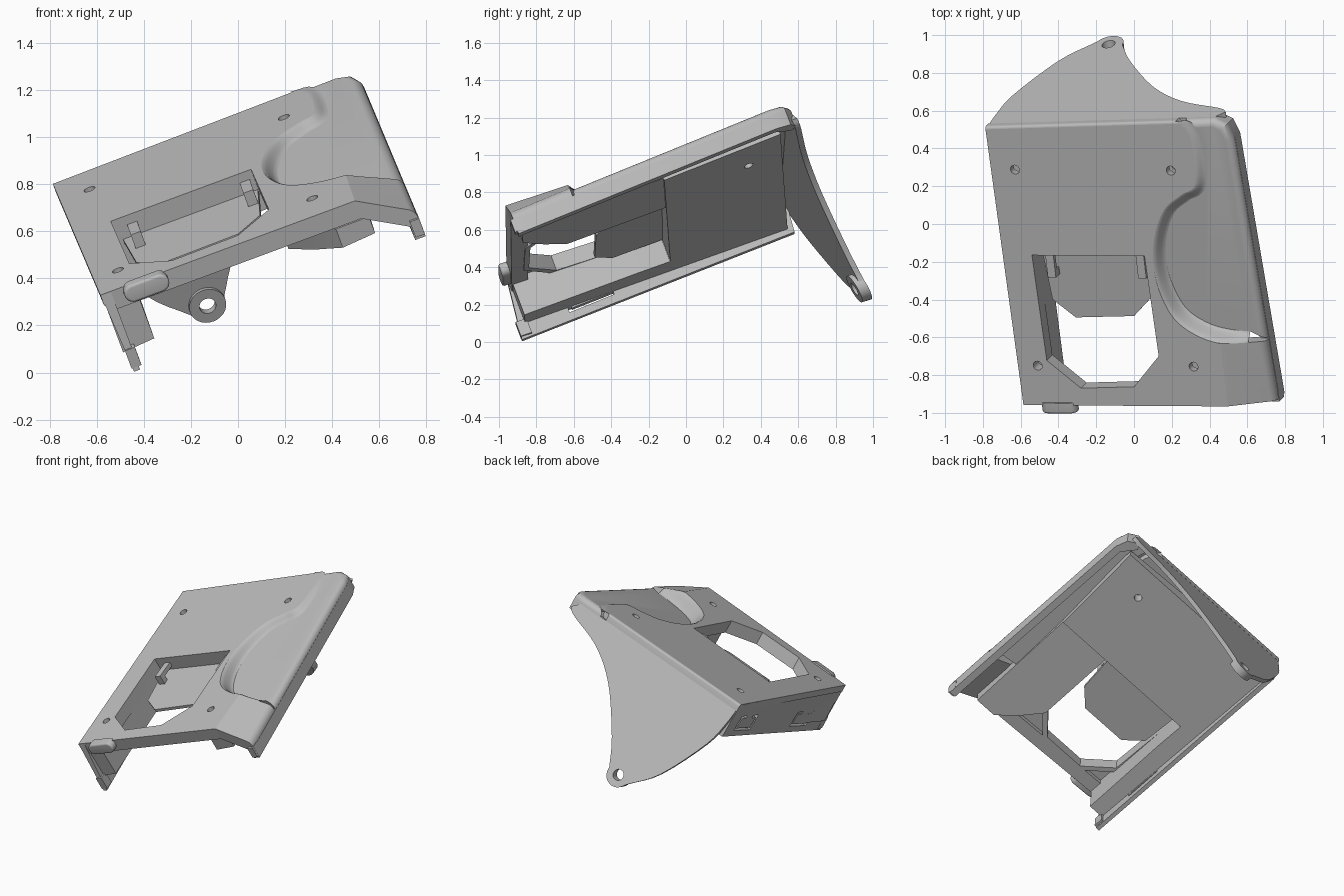
import bpy, bmesh, math
from mathutils import Matrix, Vector

if "Cube" in bpy.data.objects:
    bpy.data.objects.remove(bpy.data.objects["Cube"])

grey = bpy.data.materials.new("plain grey")
grey.use_nodes = True
grey.diffuse_color = (0.5, 0.5, 0.5, 1)
grey.node_tree.nodes["Principled BSDF"].inputs["Base Color"].default_value = (0.5, 0.5, 0.5, 1)

# Tilted frame of the cover: u across, v to the back, n out of the top face
U = Vector((0.9375, -0.006, 0.347)).normalized()
V = Vector((-0.109, 0.944, 0.313))
V = (V - U * V.dot(U)).normalized()
N = U.cross(V)
FRAME = Matrix((U, V, N)).transposed().to_4x4()
FRAME.translation = (-0.51, -0.75, 0.435)
parts = []


def finish(name, bm, keep=True):
    bmesh.ops.recalc_face_normals(bm, faces=bm.faces)
    mesh = bpy.data.meshes.new(name)
    bm.to_mesh(mesh)
    bm.free()
    mesh.transform(FRAME)
    obj = bpy.data.objects.new(name, mesh)
    bpy.context.collection.objects.link(obj)
    mesh.materials.append(grey)
    if keep:
        parts.append(obj)
    else:
        obj.hide_render = True
    return obj


def prism(name, poly, place, keep=True, round_if=None, radius=0.04):
    """Solid between two copies of a polygon; place(a, b, side) gives (u, v, n)."""
    bm = bmesh.new()
    rings = [[bm.verts.new(place(a, b, s)) for a, b in poly] for s in (0, 1)]
    bm.faces.new(rings[0])
    bm.faces.new(rings[1])
    k = len(poly)
    for i in range(k):
        j = (i + 1) % k
        bm.faces.new((rings[0][i], rings[0][j], rings[1][j], rings[1][i]))
    if round_if:
        top = set(rings[0])
        edges = [e for e in bm.edges if all(v in top and round_if(v.co) for v in e.verts)]
        bmesh.ops.bevel(bm, geom=edges, offset=radius, segments=5, profile=0.5,
                        affect='EDGES', clamp_overlap=True)
    return finish(name, bm, keep)


def slab(name, poly, top, bottom, **kw):
    return prism(name, poly, lambda u, v, s: (u, v, bottom(u, v) if s else top(u, v)), **kw)


def box(name, u0, u1, v0, v1, n0, n1):
    return prism(name, [(u0, v0), (u1, v0), (u1, v1), (u0, v1)],
                 lambda u, v, s: (u, v, n1 if s else n0))


def cut(cutter, *targets):
    for obj in targets:
        mod = obj.modifiers.new("cut", 'BOOLEAN')
        mod.operation, mod.object, mod.solver = 'DIFFERENCE', cutter, 'EXACT'
        graph = bpy.context.evaluated_depsgraph_get()
        mesh = bpy.data.meshes.new_from_object(obj.evaluated_get(graph))
        obj.modifiers.clear()
        obj.data = mesh
    bpy.data.objects.remove(cutter)


def circle(a, b, r, k=20):
    return [(a + r * math.cos(i * math.tau / k), b + r * math.sin(i * math.tau / k)) for i in range(k)]


def spline(pts, steps=5):
    p = [Vector(q) for q in pts]
    p = [2 * p[0] - p[1]] + p + [2 * p[-1] - p[-2]]
    out = []
    for a, b, c, d in zip(p, p[1:], p[2:], p[3:]):
        for i in range(steps):
            t = i / steps
            out.append(0.5 * (2 * b + (c - a) * t + (2 * a - 5 * b + 4 * c - d) * t * t
                              + (3 * b - a - 3 * c + d) * t ** 3))
    return out + [p[-2]]


# Surfaces and limits of the cover
FRONT, CREASE = -0.222, 1.047
back = lambda u: 1.345 + 0.035 * u
right = lambda v: 1.27 - 0.022 * v
level = lambda n: lambda u, v: n
grip_top = lambda u, v: -0.1 + 0.078 * (v - 0.15)
underside = lambda u, v: -0.265 + 0.035 * v + 0.075 * u


def plate_top(u, v):
    return -max(0, u - CREASE) * (0.58 - 0.35 * (v - FRONT)) if v < 0.5 else 0.0


# Curved border between the flat plate and the grip
border = spline([(0.94, back(0.94)), (1.01, 1.29), (1.01, 1.03), (0.925, 0.965), (0.82, 0.884),
                 (0.75, 0.746), (0.72, 0.587), (0.735, 0.428), (0.8, 0.27),
                 (0.917, 0.175), (1.06, 0.128), (1.267, 0.11)])


def shifted(dist):
    out = []
    for i, p in enumerate(border):
        d = (border[min(i + 1, len(border) - 1)] - border[max(i - 1, 0)]).normalized()
        q = p + Vector((-d.y, d.x)) * dist
        out.append((min(q.x, 1.267), min(q.y, back(q.x))))
    return out


edge = [tuple(p) for p in border]
on_slope = lambda p: p[0] > CREASE and p[1] < 0.5
inner_edge = [p for p in edge if not on_slope(p)]
outer_edge = [p for p in edge if on_slope(p)]

# Main plate with its rounded back edge
plate = slab("top_plate",
             [(-0.106, FRONT), (CREASE, FRONT), (CREASE, 0.13)] + inner_edge[::-1]
             + [(-0.14, back(-0.14))], level(0), level(-0.05),
             round_if=lambda c: c.y > back(c.x) - 0.004)

# Sloping front corner
slab("front_corner", [(CREASE, FRONT), (1.275, -0.235)] + outer_edge[::-1] + [(CREASE, 0.13)],
     plate_top, lambda u, v: plate_top(u, v) - 0.085, round_if=lambda c: c.x > 1.25, radius=0.03)

# Grip floor with rounded outer edges, and the soft step around it
floor_edge = [p for p in shifted(0.05) if p[0] < 1.2 and p[1] < 1.35]
slab("grip", floor_edge + [(right(0.12), 0.12), (right(1.27), 1.27), (1.215, 1.35),
                           (1.15, back(1.15)), (0.985, back(0.985))],
     grip_top, lambda u, v: grip_top(u, v) - 0.06,
     round_if=lambda c: c.x > 1.2 or c.y > back(c.x) - 0.004)
bm = bmesh.new()
rows = []
for i in range(7):
    t = i / 6
    s = t * t * (3 - 2 * t)
    rows.append([bm.verts.new((q[0], q[1], plate_top(*p) * (1 - s) + grip_top(*q) * s))
                 for p, q in zip(edge[:-2], shifted(0.05 * t))])
for a, b in zip(rows, rows[1:]):
    for i in range(len(a) - 1):
        bm.faces.new((a[i], a[i + 1], b[i + 1], b[i]))
finish("grip_step", bm)

# Right wall follows the tilt of the grip
slab("right_wall", [(right(-0.235) + 0.002, -0.235), (right(1.27) + 0.001, 1.27), (1.215, 1.35),
                    (1.15, back(1.15)), (1.12, 1.35), (1.195, 1.26), (1.23, -0.235)],
     lambda u, v: grip_top(u, v) - 0.042, lambda u, v: grip_top(u, v) - 0.125)
box("right_lip", 1.235, 1.277, -0.25, -0.18, -0.24, -0.165)

# Left wall with two clip slots
left_wall = prism("left_wall",
                  [(FRONT, -0.005), (-0.262, -0.362), (1.32, -0.255), (1.338, -0.04), (1.3, -0.005)],
                  lambda v, n, s: (-0.109 - 0.024 * v - 0.05 * n * (1 - s) + 0.045 * s, v, n))
box("left_lip", -0.09, -0.045, -0.262, -0.2, -0.345, -0.26)
for v in (0.03, 0.93):
    base = -0.3 + 0.065 * v
    u_shape = [(0, 0), (0.26, 0.02), (0.26, 0.13), (0.18, 0.13), (0.18, 0.11), (0.24, 0.11),
               (0.24, 0.035), (0.02, 0.02), (0.02, 0.1), (0.08, 0.1), (0.08, 0.12), (0, 0.12)]
    cut(prism("slot_cutter", [(v + a, base + b) for a, b in u_shape],
              lambda a, b, s: (-0.3 + 0.4 * s, a, b), keep=False), left_wall)

# Thick blocks under the plate, all ending near one sloping underside
left_block = slab("left_block", [(-0.1, -0.215), (0.045, -0.215), (0.045, 0.64), (-0.1, 0.64)],
                  level(-0.01), underside)
slab("right_block", [(0.71, 0.06), (0.81, -0.07), (0.93, -0.19), (1.08, -0.19), (1.09, 0.63), (0.71, 0.63)],
     level(-0.1), lambda u, v: underside(u, v) + 0.012)
rear_block = slab("rear_block", [(-0.1, 0.622), (1.09, 0.622), (1.13, 1.29), (-0.1, 1.29)],
                  level(-0.085), underside)
front_wall = box("front_wall", -0.1, CREASE, FRONT, -0.13, -0.005, -0.085)

# Opening with a rim, a shelf and two clips
opening = [(0.04, 0.62), (0.055, 0.03), (0.23, -0.125), (0.53, -0.115), (0.69, 0.058), (0.675, 0.62)]
rim = slab("opening_rim", [(0.365 + (u - 0.365) * 1.1, 0.25 + (v - 0.25) * 1.08) for u, v in opening],
           level(-0.01), level(-0.09))
cut(slab("opening_cutter", opening, level(0.1), level(-0.5), keep=False),
    plate, rim, left_block, front_wall)
slab("shelf", [(0.06, 0.65), (0.083, 0.333), (0.2, 0.23), (0.53, 0.24), (0.645, 0.35), (0.675, 0.65)],
     lambda u, v: -0.12 + 0.06 * (v - 0.23), lambda u, v: -0.14 + 0.06 * (v - 0.23))
for side, u in (("left", 0.1), ("right", 0.61)):
    box(side + "_clip", u, u + 0.045, 0.5, 0.64, -0.04, -0.07)
    box(side + "_clip_foot", u, u + 0.045, 0.48, 0.52, -0.04, -0.11)

# Screw holes, the back right one going all the way through
for u in (0, 0.88):
    for v in (0, 1.1):
        depth = -0.4 if u and v else -0.08
        cut(slab("drill", circle(u, v, 0.025), level(0.1), level(depth), keep=False),
            plate, left_block, rear_block)

# Curved back panel narrowing to a drilled tab
left_side = spline([(-0.133, -0.05), (-0.125, -0.15), (-0.09, -0.33), (0.06, -0.655), (0.216, -0.832)], 4)
right_side = spline([(0.375, -0.8), (0.474, -0.633), (0.688, -0.373), (0.9, -0.22), (1.14, -0.14), (1.19, -0.1)], 4)
tab_arc = [(0.295 + 0.08 * math.cos(a), -0.807 + 0.08 * math.sin(a))
           for a in (math.radians(200 + 16 * i) for i in range(10))]
on_panel = lambda thick: lambda u, n, s: (u, back(u) - 0.012 - 0.222 * n - thick * s, n)
panel = prism("back_panel", [tuple(p) for p in left_side] + tab_arc + [tuple(p) for p in right_side]
              + [(1.14, -0.05)], on_panel(0.03))
tab = prism("tab", circle(0.295, -0.807, 0.08, 28), on_panel(0.055))
cut(prism("drill", circle(0.295, -0.807, 0.036), lambda u, n, s: (u, 1 + s, n), keep=False), panel, tab)

# Rounded catch on the front edge
pill = [(0.09 + math.copysign(0.06, math.cos(a)) + 0.04 * math.cos(a), -0.03 + 0.04 * math.sin(a))
        for a in ((i + 0.5) * math.tau / 24 for i in range(24))]
prism("front_catch", pill, lambda u, n, s: (u, -0.267 + 0.06 * s, n),
      round_if=lambda c: True, radius=0.012)

# Smooth curves, crisp edges
bpy.ops.object.select_all(action='DESELECT')
for obj in parts:
    obj.select_set(True)
bpy.context.view_layer.objects.active = plate
bpy.ops.object.shade_smooth_by_angle(angle=math.radians(30))
